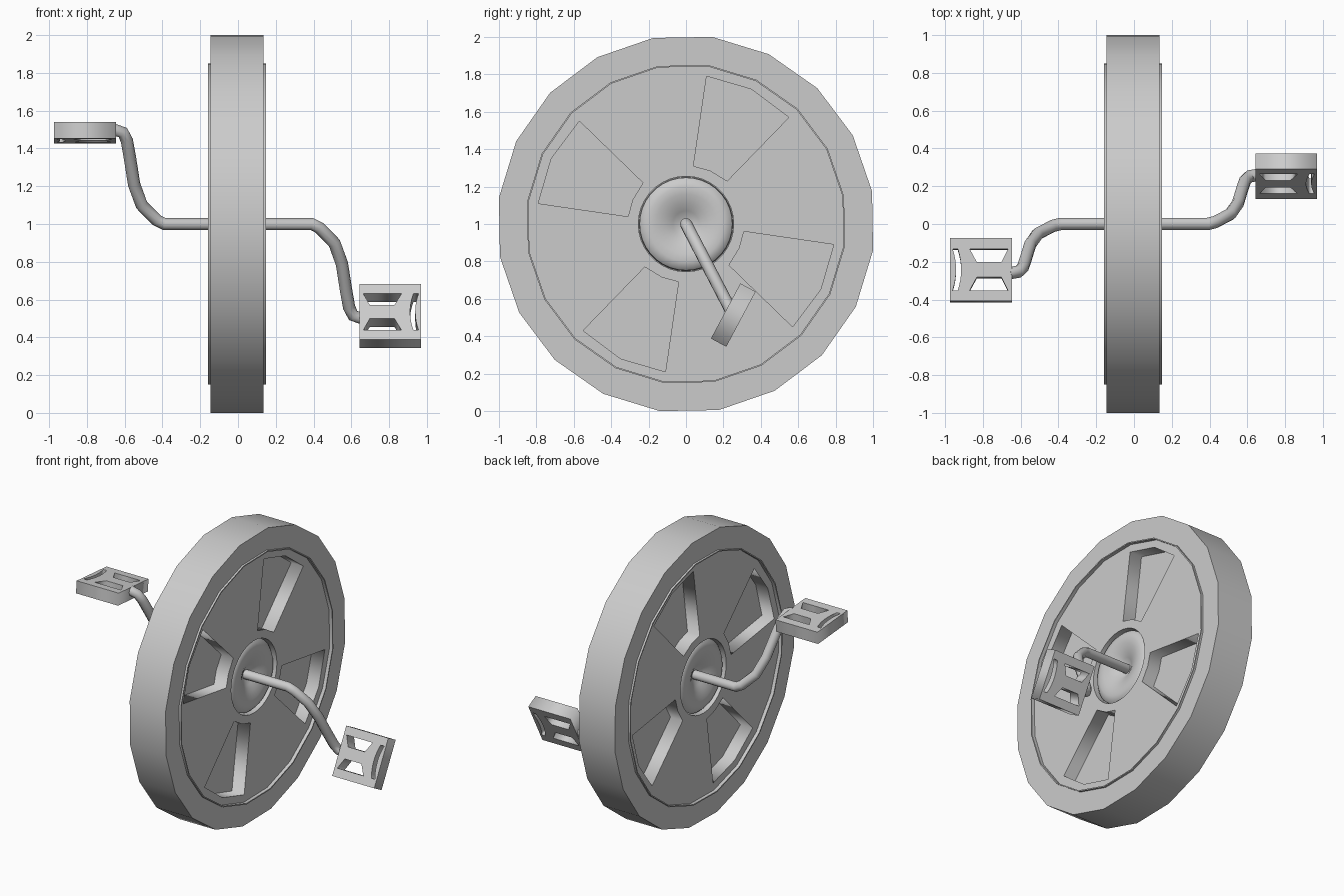
import bpy, bmesh
from math import sin, cos, radians, pi
from mathutils import Matrix, Vector

if "Cube" in bpy.data.objects:
    bpy.data.objects.remove(bpy.data.objects["Cube"])

CX = -0.005                      # wheel centre plane
CENTRE = Vector((CX, 0, 1))


def frame(x, y, origin):
    """Matrix whose local x and y axes point along the given directions."""
    x, y = Vector(x).normalized(), Vector(y).normalized()
    m = Matrix((x, y, x.cross(y))).transposed().to_4x4()
    m.translation = origin
    return m


def to_mesh(obj):
    bpy.ops.object.select_all(action='DESELECT')
    obj.select_set(True)
    bpy.context.view_layer.objects.active = obj
    bpy.ops.object.convert(target='MESH')
    return bpy.context.view_layer.objects.active


def plate(name, outlines, thickness, matrix):
    """Flat plate: first outline is the rim, the others are holes."""
    cu = bpy.data.curves.new(name, 'CURVE')
    cu.dimensions, cu.fill_mode = '2D', 'BOTH'
    cu.extrude = thickness / 2
    for pts in outlines:
        sp = cu.splines.new('POLY')
        sp.points.add(len(pts) - 1)
        for p, (a, b) in zip(sp.points, pts):
            p.co = (a, b, 0, 1)
        sp.use_cyclic_u = True
    ob = bpy.data.objects.new(name, cu)
    bpy.context.collection.objects.link(ob)
    ob.matrix_world = matrix
    return to_mesh(ob)


def ring(r, n=20, start=10):
    return [(r * cos(radians(start) + 2 * pi * i / n),
             r * sin(radians(start) + 2 * pi * i / n)) for i in range(n)]


def wheel_at(x):
    return frame((0, 1, 0), (0, 0, 1), (CX + x, 0, 1))


# Tyre and solid core of the wheel
plate("tyre", [ring(1.01), ring(0.858)], 0.28, wheel_at(0))
plate("wheel_core", [ring(0.858)], 0.07, wheel_at(0))

# Disc faces with four pockets and a hub opening, plus a thin raised lip
pocket = [(0.11, 0.79), (0.35, 0.72), (0.55, 0.57),
          (0.22, 0.23), (0.13, 0.285), (0.04, 0.31)]
pockets = []
for k in range(4):
    c, s = round(cos(k * pi / 2)), round(sin(k * pi / 2))
    pockets.append([(a * c - b * s, a * s + b * c) for a, b in pocket])


def hub(name, side):
    """Lathed puffy ring that dips towards the axle."""
    prof = [(0.0, 0.06), (0.04, 0.065), (0.07, 0.085), (0.11, 0.105),
            (0.16, 0.122), (0.2, 0.125), (0.23, 0.118), (0.248, 0.1), (0.252, 0.035)]
    bm = bmesh.new()
    vs = [bm.verts.new((side * h, r, 0)) for r, h in prof]
    es = [bm.edges.new(p) for p in zip(vs, vs[1:])]
    bmesh.ops.spin(bm, geom=vs + es, cent=(0, 0, 0), axis=(1, 0, 0),
                   angle=2 * pi, steps=36, use_duplicate=False)
    bmesh.ops.remove_doubles(bm, verts=bm.verts, dist=1e-4)
    bmesh.ops.recalc_face_normals(bm, faces=bm.faces)
    # open shell: make sure it faces away from the wheel
    if sum(f.normal.x * f.calc_area() for f in bm.faces) * side < 0:
        bmesh.ops.reverse_faces(bm, faces=bm.faces)
    me = bpy.data.meshes.new(name)
    bm.to_mesh(me)
    bm.free()
    ob = bpy.data.objects.new(name, me)
    bpy.context.collection.objects.link(ob)
    ob.location = CENTRE
    bpy.ops.object.select_all(action='DESELECT')
    ob.select_set(True)
    bpy.context.view_layer.objects.active = ob
    bpy.ops.object.shade_smooth_by_angle(angle=radians(40))


for label, side in (("right", 1), ("left", -1)):
    plate(label + "_disc", [ring(0.856)] + pockets + [ring(0.255, 36)],
          0.095, wheel_at(side * 0.0825))
    plate(label + "_lip", [ring(0.858), ring(0.85)], 0.034, wheel_at(side * 0.137))
    hub(label + "_hub", side)

# Crank: one bent tube running through the axle, point-symmetric
arm = [(0.39, 0), (0.43, 0.02), (0.51, 0.1), (0.55, 0.21), (0.572, 0.35),
       (0.588, 0.44), (0.61, 0.485), (0.66, 0.5)]
half = [(x, 0.52 * d, -d) for x, d in arm]
path = [(-x, -y, -z) for x, y, z in reversed(half)] + half
cu = bpy.data.curves.new("crank", 'CURVE')
cu.dimensions = '3D'
cu.bevel_depth, cu.bevel_resolution, cu.use_fill_caps = 0.033, 3, True
sp = cu.splines.new('POLY')
sp.points.add(len(path) - 1)
for p, co in zip(sp.points, path):
    p.co = (*co, 1)
crank = bpy.data.objects.new("crank", cu)
bpy.context.collection.objects.link(crank)
crank.location = (0, 0, 1)
to_mesh(crank)
bpy.ops.object.shade_smooth_by_angle(angle=radians(45))

# Pedals: plate with two trapezoid openings and a curved slot
rim = [(-0.164, -0.167), (0.164, -0.167), (0.164, 0.167), (-0.164, 0.167)]
trap = [(-0.143, 0.11), (0.06, 0.11), (0.022, 0.04), (-0.108, 0.04)]
trap_low = [(a, -b) for a, b in trap]
ts = [i / 4 - 1 for i in range(9)]
slot = [(0.132 + 0.018 * t * t, 0.11 * t) for t in ts] + \
       [(0.105 + 0.018 * t * t, 0.11 * t) for t in reversed(ts)]
shape = [rim, trap, trap_low, slot]
plate("right_pedal", shape, 0.093,
      frame((1, 0, 0), (0, 0.47, 0.88), (0.806, 0.253, 0.513)))
plate("left_pedal", shape, 0.086,
      frame((-1, 0, 0), (0, 0.997, -0.08), (-0.81, -0.245, 1.483)))
